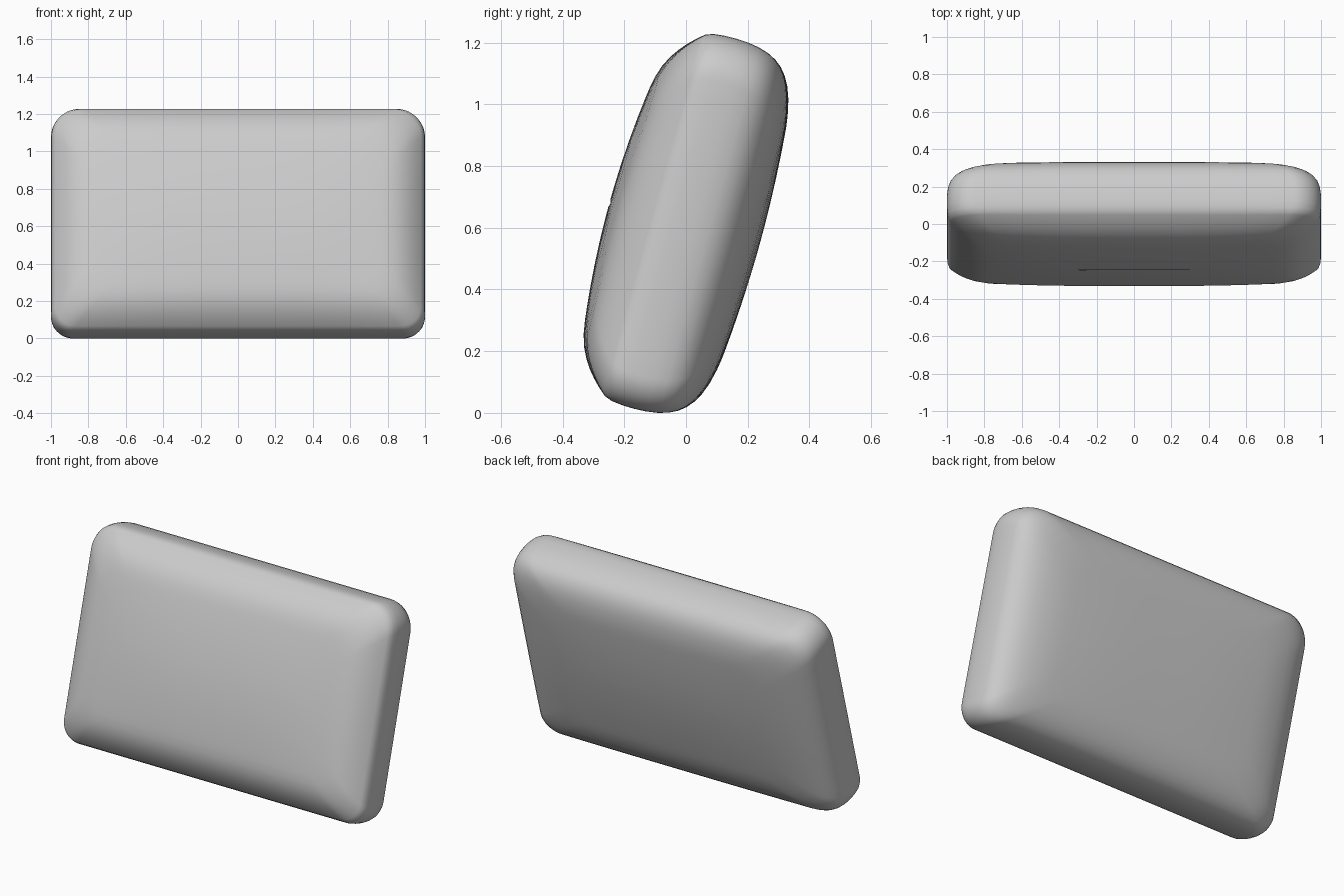
import bpy, bmesh, math
from mathutils import Matrix, Vector

if "Cube" in bpy.data.objects:
    bpy.data.objects.remove(bpy.data.objects["Cube"])

A, B = 0.987, 0.608          # half width and half height at the seam
R_TOP, R_BOT = 0.15, 0.11    # corner radii of the outline
SEAM = -0.10                 # depth of the seam in the cushion's own frame


def outline(wx, wu):
    """Rounded rectangle, inset by wx sideways and wu vertically."""
    a, b = A - wx, B - wu
    pts = []
    corners = [(1, 1, R_TOP), (-1, 1, R_TOP), (-1, -1, R_BOT), (1, -1, R_BOT)]
    for k, (sx, su, r) in enumerate(corners):
        r = min(r, b * 0.95)
        for i in range(11):
            t = math.pi / 2 * (k + i / 10)
            pts.append((sx * (a - r) + r * math.cos(t), su * (b - r) + r * math.sin(t)))
    # subdivide the straight runs
    out = []
    for i, p in enumerate(pts):
        q = pts[(i + 1) % len(pts)]
        n = 16 if i % 11 == 10 else 1
        for j in range(n):
            out.append((p[0] + (q[0] - p[0]) * j / n, p[1] + (q[1] - p[1]) * j / n))
    return out


def dome(x, u):
    return max(0, 1 - abs(x / A) ** 3) * max(0, 1 - (u / B) ** 2)


bm = bmesh.new()


def ring(w, d, puff, kx=1.0):
    wx = w * kx if w > 0 else w
    return [bm.verts.new((x, d + puff * dome(x, u), u)) for x, u in outline(wx, w)]


def bridge(r1, r2):
    n = len(r1)
    for i in range(n):
        j = (i + 1) % n
        bm.faces.new((r1[i], r1[j], r2[j], r2[i]))


seam = ring(0, SEAM, 0)
inner = [0.26, 0.32, 0.4, 0.48, 0.55, 0.595]

# puffed front panel
prev = seam
for w in [0.01, 0.025, 0.045, 0.07, 0.1, 0.135, 0.175, 0.22] + inner:
    edge = 0.092 * (1 - max(0, 1 - w / 0.22) ** 2.5)
    cur = ring(w, SEAM - edge, -0.062)
    bridge(prev, cur)
    prev = cur
bm.faces.new(prev)

# side band and rounded back panel
back = [(-0.009, -0.075), (-0.013, -0.04), (-0.014, 0.0), (-0.012, 0.04), (-0.006, 0.08),
        (0.004, 0.112), (0.018, 0.138), (0.036, 0.158), (0.06, 0.175), (0.09, 0.188),
        (0.13, 0.198), (0.18, 0.204), (0.22, 0.206)]
prev = seam
for w, d in back + [(w, 0.206) for w in inner]:
    cur = ring(w, d, 0.045, 1.4)
    bridge(prev, cur)
    prev = cur
bm.faces.new(prev)
bmesh.ops.recalc_face_normals(bm, faces=bm.faces)

# lean back, centre and stand on the floor
bm.transform(Matrix.Rotation(math.radians(-15.5), 4, 'X'))
ys = [v.co.y for v in bm.verts]
zs = [v.co.z for v in bm.verts]
bm.transform(Matrix.Translation(Vector((0, -(min(ys) + max(ys)) / 2, -min(zs)))))

mesh = bpy.data.meshes.new("back_cushion")
bm.to_mesh(mesh)
bm.free()
cushion = bpy.data.objects.new("back_cushion", mesh)
bpy.context.collection.objects.link(cushion)
bpy.context.view_layer.objects.active = cushion
cushion.select_set(True)
bpy.ops.object.shade_smooth_by_angle(angle=math.radians(40))
